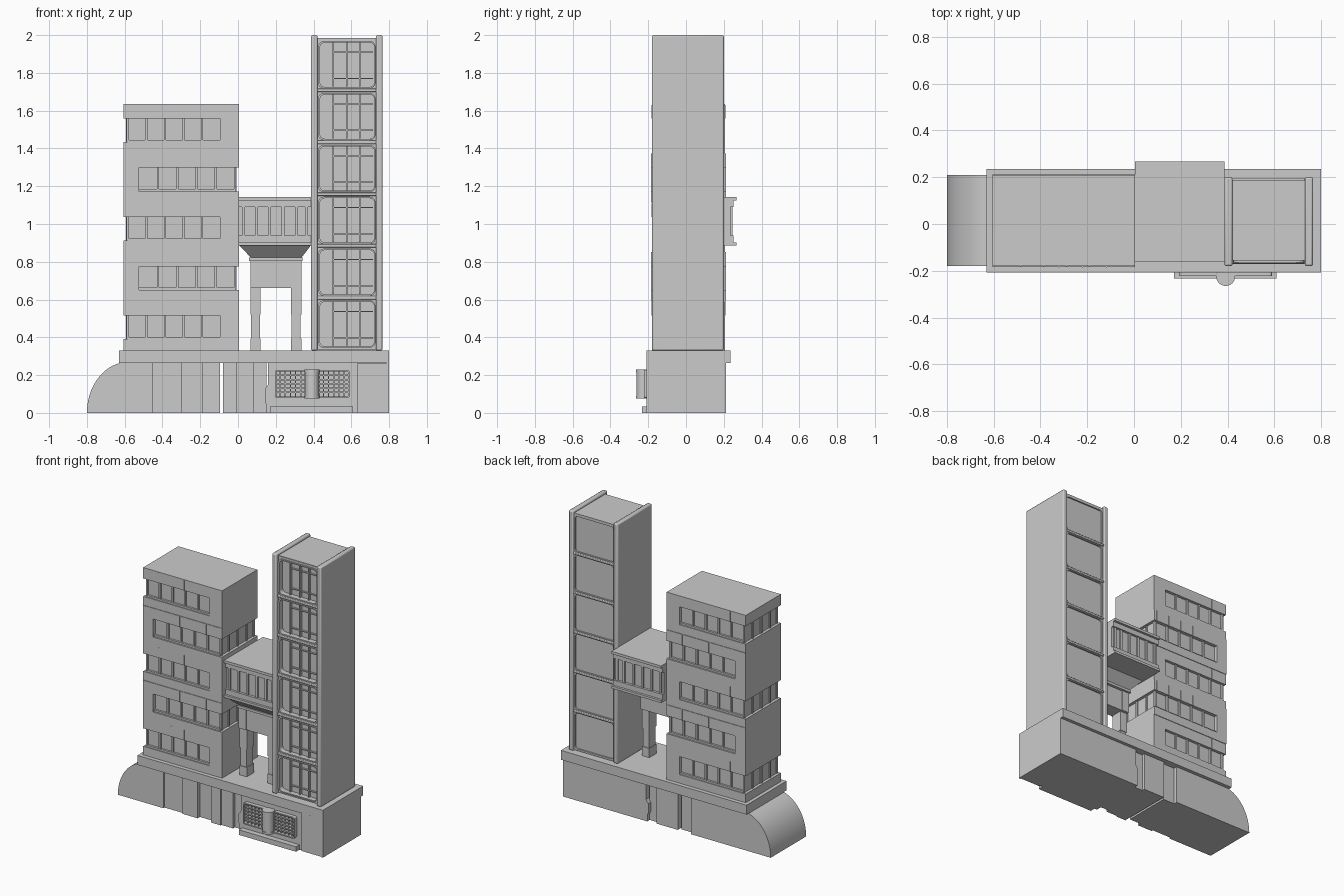
import bpy, bmesh, math

if "Cube" in bpy.data.objects:
    bpy.data.objects.remove(bpy.data.objects["Cube"])


def finish(name, bm, bevel=0, smooth=False):
    bmesh.ops.recalc_face_normals(bm, faces=bm.faces)
    me = bpy.data.meshes.new(name)
    bm.to_mesh(me)
    bm.free()
    ob = bpy.data.objects.new(name, me)
    bpy.context.collection.objects.link(ob)
    if bevel:
        m = ob.modifiers.new("bevel", 'BEVEL')
        m.width, m.segments = bevel, 2
    if smooth:
        bpy.context.view_layer.objects.active = ob
        ob.select_set(True)
        bpy.ops.object.shade_smooth_by_angle(angle=math.radians(35))
        ob.select_set(False)
    return ob


def boxes(name, items, bevel=0):
    """One object from (x0, x1, y0, y1, z0, z1) boxes."""
    bm = bmesh.new()
    for x0, x1, y0, y1, z0, z1 in items:
        for v in bmesh.ops.create_cube(bm, size=1)["verts"]:
            v.co = (x0 if v.co.x < 0 else x1, y0 if v.co.y < 0 else y1, z0 if v.co.z < 0 else z1)
    return finish(name, bm, bevel, bool(bevel))


def prism(name, pts, y0, y1, smooth=False):
    """Extrude an x-z outline along y."""
    bm = bmesh.new()
    f = bm.faces.new([bm.verts.new((x, y0, z)) for x, z in pts])
    r = bmesh.ops.extrude_face_region(bm, geom=[f])
    for v in r["geom"]:
        if isinstance(v, bmesh.types.BMVert):
            v.co.y = y1
    return finish(name, bm, 0, smooth)


def rounded(x0, x1, z0, z1, r, n=4):
    pts = []
    for i, (cx, cz) in enumerate([(x1 - r, z1 - r), (x0 + r, z1 - r), (x0 + r, z0 + r), (x1 - r, z0 + r)]):
        for k in range(n + 1):
            a = math.pi / 2 * (i + k / n)
            pts.append((cx + r * math.cos(a), cz + r * math.sin(a)))
    return pts


def frames(name, items, y0, y1):
    """Rounded frames: each item is an (outer, inner) outline pair of equal length."""
    bm = bmesh.new()
    for outer, inner in items:
        loops = [[bm.verts.new((x, y, z)) for x, z in o]
                 for o, y in ((outer, y0), (outer, y1), (inner, y1), (inner, y0))]
        n = len(outer)
        for a in range(4):
            p, q = loops[a], loops[(a + 1) % 4]
            for i in range(n):
                j = (i + 1) % n
                bm.faces.new((p[i], p[j], q[j], q[i]))
    return finish(name, bm)


def cylinders(name, x, y, items, seg=24):
    bm = bmesh.new()
    for r, z0, z1 in items:
        c = bmesh.ops.create_cone(bm, cap_ends=True, segments=seg, radius1=r, radius2=r, depth=z1 - z0)
        bmesh.ops.translate(bm, verts=c["verts"], vec=(x, y, (z0 + z1) / 2))
    return finish(name, bm, 0, True)


# Base: roof slab, walls with the entrance recess and narrow slit
boxes("base_slab", [(-.63, .8, -.208, .235, .265, .33)])
boxes("base_left_wall", [(-.63, -.45, -.18, .21, 0, .265), (-.45, -.3, -.168, .21, 0, .265),
                         (-.3, -.185, -.18, .21, 0, .265)])
boxes("entrance_walls", [(-.185, -.095, -.155, .185, 0, .265), (-.08, .085, -.175, .205, 0, .265),
                         (.085, .15, -.155, .185, 0, .265)])
boxes("entrance_trim", [(-.08, -.005, -.183, -.17, 0, .265)])
boxes("base_right_wall", [(.17, .8, -.195, .212, 0, .265)])
boxes("base_end_panel", [(.63, .785, -.203, -.19, 0, .262), (.785, .8, -.208, -.19, 0, .265)])
prism("stepped_jamb", [(.175, 0), (.15, 0), (.15, .045), (.142, .06), (.142, .125), (.16, .15),
                       (.16, .265), (.175, .265)], -.195, .212)
arc = [(-.58 - .22 * math.cos(t), .27 * math.sin(t))
       for t in [math.radians(77) * i / 16 for i in range(17)]]
prism("curved_end", arc + [(-.63, 0)], -.18, .21, True)

# Vent with slats and the round drum in front
boxes("vent_ledge", [(.17, .61, -.233, -.19, 0, .035)])
vent, slats = [], []
for x0, x1 in ((.195, .36), (.425, .59)):
    vent.append((rounded(x0, x1, .078, .228, .012), rounded(x0 + .008, x1 - .008, .086, .22, .006)))
    slats += [(x0, x1, -.216, -.19, z - .004, z + .004) for z in (.108, .131, .153, .176, .198)]
    slats += [(x0 + (x1 - x0) * i / 6 - .003, x0 + (x1 - x0) * i / 6 + .003, -.212, -.19, .084, .222)
              for i in range(1, 6)]
frames("vent_frames", vent, -.222, -.19)
boxes("vent_slats", slats)
boxes("drum_mount", [(.36, .425, -.215, -.19, .085, .22)])
cylinders("drum", .392, -.225, [(.04, .075, .09), (.037, .09, .215), (.04, .215, .23)])

# Office block: stacked storeys, window bands wrap alternate corners
X0, X1, Y0, Y1, H = -.605, .004, -.18, .207, .261
core, walls, mullions, seams = [(X0 + .02, X1 - .02, Y0 + .02, Y1 - .02, .33, 1.63)], [], [], []
for i in range(5):
    z, left = .33 + i * H, i % 2 == 0
    e = 0 if left else .004
    wl, wh = z + .06, z + .185
    fx0, fx1, fy0, fy1 = X0, X1, Y0 - e, Y1 + e
    walls += [(fx0, fx1, fy0, fy1, z, wl), (fx0, fx1, fy0, fy1, wh, z + H),
              (-.095, fx1, fy0, fy1, wl, wh) if left else (fx0, -.525, fy0, fy1, wl, wh)]
    a, b = (X0 + .02, -.095) if left else (-.525, X1 - .02)
    for k in range(5):
        x = a + (b - a) * (k + (0.02 if left else 1)) / 5
        for y, s in ((Y0, 1), (Y1, -1)):
            ya, yb = sorted((y + s * .008, y + s * .025))
            mullions.append((x - .006, x + .006, ya, yb, wl, wh))
            ya, yb = sorted((y - s * (e + .002), y + s * .01))
            if k:
                seams.append((x - .002, x + .002, ya, yb, wh, z + H - .004))
    sx, s = (X0, 1) if left else (X1, -1)
    xa, xb = sorted((sx + s * .012, sx + s * .03))
    for k in range(1, 4):
        y = Y0 + (Y1 - Y0) * k / 4
        mullions.append((xa, xb, y - .006, y + .006, wl, wh))
    # thin sills along the window bands
    for y, t in ((Y0, 1), (Y1, -1)):
        ya, yb = sorted((y + t * .006, y + t * .025))
        mullions += [(a, b, ya, yb, wl, wl + .012)]
boxes("block_glass_core", core)
boxes("block_storey_walls", walls)
boxes("block_mullions", mullions)
boxes("block_panel_seams", seams)

# Tall tower: two side walls and a core
boxes("tower_side_walls", [(.387, .421, -.18, .2, .33, 2), (.73, .765, -.18, .2, .33, 2)], .008)
boxes("tower_core", [(.41, .74, -.128, .178, .33, 1.985), (.41, .74, -.155, .188, 1.965, 1.985)])
front, back, bars, fins = [], [], [], []
P = .2745
for i in range(6):
    z0, z1 = .335 + i * P, .335 + (i + 1) * P
    outer = rounded(.419, .732, z0, z1, .002)
    front.append((outer, rounded(.434, .722, z0 + .018, z1 - .022, .025)))
    back.append((outer, rounded(.428, .724, z0 + .012, z1 - .014, .022)))
    if i:
        bars += [(.419, .732, -.17, -.14, z0 - .009, z0 + .009), (.419, .732, .17, .197, z0 - .008, z0 + .008)]
    fins += [(x - .004, x + .004, -.146, -.12, z0 + .02, z1 - .022) for x in (.503, .577, .645)]
    fins += [(.503, .715, -.14, -.12, z, z + .006) for z in (z0 + .06, z1 - .075)]
frames("tower_front_frames", front, -.157, -.12)
frames("tower_front_rims", [(rounded(min(p[0] for p in i) - .01, max(p[0] for p in i) + .006,
                                     min(p[1] for p in i) - .008, max(p[1] for p in i) + .008, .03), i)
                            for o, i in front], -.165, -.15)
frames("tower_back_frames", back, .17, .188)
boxes("tower_floor_bars", bars, .004)
boxes("tower_window_fins", fins)

# Sky bridge with glazing
boxes("bridge_slabs", [(.004, .387, -.16, .268, 1.125, 1.143), (.004, .387, -.16, .268, .885, .902),
                       (.004, .387, -.145, .252, 1.09, 1.125), (.004, .387, -.145, .252, .902, .938)])
boxes("bridge_glass", [(.004, .387, -.128, .235, .93, 1.1)])
boxes("bridge_posts", [(x - .008, x + .008, y - .008, y + .008, .93, 1.1)
                       for x in (.028, .097, .167, .238, .31, .362) for y in (-.13, .237)])

# Flared support, neck and banded legs
bm = bmesh.new()
for v in bmesh.ops.create_cube(bm, size=1)["verts"]:
    low = v.co.z < 0
    xs, ys = ((.07, .335), (-.085, .03)) if low else ((.008, .385), (-.15, .1))
    v.co = (xs[v.co.x > 0], ys[v.co.y > 0], .82 if low else .886)
finish("bridge_flare", bm)
boxes("support_neck", [(.058, .342, -.095, .04, .805, .822), (.12, .335, -.08, .02, .66, .81),
                       (.065, .12, -.085, .025, .66, .81)])
legs = []
for x in (.065, .28):
    legs += [(x, x + .055, -.075, .005, .33, .395), (x + .004, x + .051, -.07, .0, .395, .52),
             (x, x + .055, -.075, .005, .52, .66)]
boxes("support_legs", legs)
